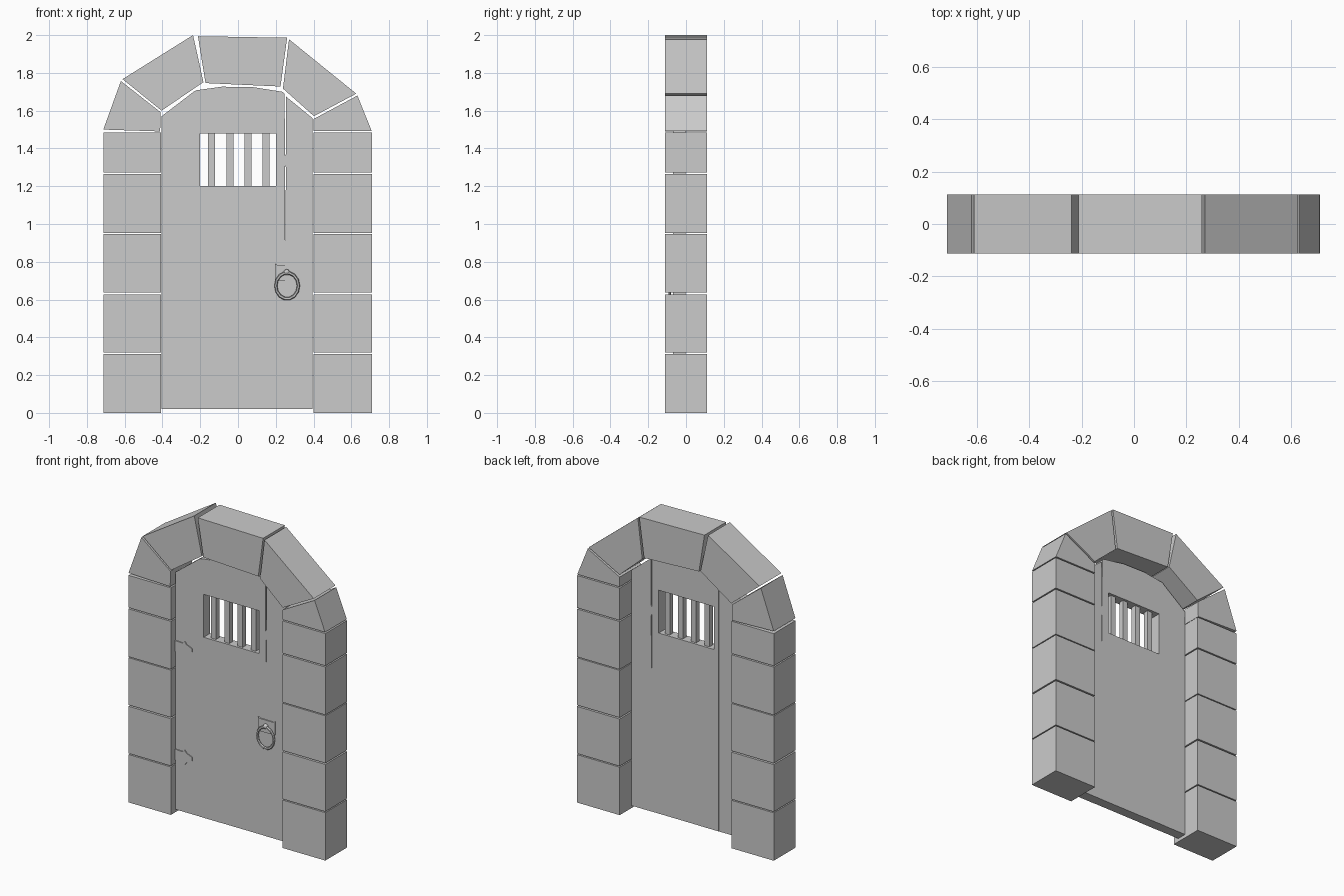
import bpy, bmesh, math

if "Cube" in bpy.data.objects:
    bpy.data.objects.remove(bpy.data.objects["Cube"])


def slab(name, pts, y0, y1):
    """Extrude an x-z outline from y0 to y1."""
    bm = bmesh.new()
    front = bm.faces.new([bm.verts.new((x, y0, z)) for x, z in pts])
    ext = bmesh.ops.extrude_face_region(bm, geom=[front], use_keep_orig=True)
    for v in ext["geom"]:
        if isinstance(v, bmesh.types.BMVert):
            v.co.y = y1
    bmesh.ops.recalc_face_normals(bm, faces=bm.faces)
    me = bpy.data.meshes.new(name)
    bm.to_mesh(me)
    bm.free()
    ob = bpy.data.objects.new(name, me)
    bpy.context.collection.objects.link(ob)
    return ob


def box(name, x0, x1, y0, y1, z0, z1):
    return slab(name, [(x0, z0), (x1, z0), (x1, z1), (x0, z1)], y0, y1)


D = 0.112               # half depth of the stonework
FRONT, BACK = -0.068, -0.003   # door faces

# Side pillars of stacked stone blocks
for z0, z1 in [(0, .313), (.32, .628), (.637, .946), (.952, 1.265), (1.273, 1.484)]:
    box("left_block", -.713, -.407, -D, D, z0, z1)
    box("right_block", .401, .71, -D, D, z0, z1)

# Arch stones, uneven by design
arch = [
    [(-.713, 1.50), (-.62, 1.757), (-.41, 1.592), (-.412, 1.49)],
    [(-.611, 1.767), (-.238, 2.0), (-.183, 1.751), (-.405, 1.60)],
    [(-.212, 1.994), (.26, 1.986), (.225, 1.728), (-.172, 1.746)],
    [(.27, 1.978), (.626, 1.69), (.402, 1.571), (.238, 1.717)],
    [(.632, 1.68), (.708, 1.492), (.401, 1.492), (.401, 1.556)],
]
for pts in arch:
    slab("arch_stone", pts, -D, D)

# Door planks; the middle ones leave the window open
B, W0, W1 = .02, 1.2, 1.48
planks = [
    [(-.405, B), (-.235, B), (-.235, 1.70), (-.405, 1.57)],
    [(-.235, B), (-.09, B), (-.09, W0), (-.2, W0), (-.2, W1), (-.09, W1),
     (-.085, 1.727), (-.22, 1.708), (-.235, 1.70)],
    [(-.09, B), (.083, B), (.083, W0), (-.09, W0)],
    [(-.09, W1), (.083, W1), (.083, 1.724), (-.085, 1.727)],
    [(.083, B), (.25, B), (.25, .9), (.247, 1.69), (.235, 1.70), (.083, 1.724),
     (.083, W1), (.2, W1), (.2, W0), (.083, W0)],
    [(.25, B), (.395, B), (.395, 1.56), (.254, 1.675), (.254, 1.37),
     (.248, 1.36), (.248, 1.31), (.254, 1.30), (.25, .9)],
]
for i, pts in enumerate(planks):
    d = .001 * (i % 2)
    slab("door_plank", pts, FRONT - d, BACK + d)

# Window bars
for x in (-.14, -.043, .053, .148):
    box("window_bar", x - .018, x + .018, -.053, -.018, W0 - .01, W1 + .01)

# Hinge plates with a pointed, flared tip
hinge = [(-.405, -.036), (-.35, -.032), (-.335, -.048), (-.32, -.03), (-.28, -.008),
         (-.28, .014), (-.32, .03), (-.335, .048), (-.35, .034), (-.405, .036)]
for z in (.38, 1.09):
    slab("hinge", [(x, z + h) for x, h in hinge], -.074, FRONT + .005)

# Handle plate, knob and pull ring
slab("handle_plate", [(.197, .70), (.32, .70), (.32, .79), (.308, .782),
                      (.21, .782), (.197, .79)], -.076, FRONT + .005)
bpy.ops.mesh.primitive_uv_sphere_add(segments=10, ring_count=6, radius=.016,
                                     location=(.258, -.082, .745))
bpy.context.object.name = "handle_knob"
bpy.ops.mesh.primitive_torus_add(major_segments=14, minor_segments=6,
                                 major_radius=.06, minor_radius=.008,
                                 location=(.26, -.086, .673),
                                 rotation=(math.pi / 2, 0, 0))
bpy.context.object.name = "pull_ring"
bpy.context.object.scale.y = 1.15
